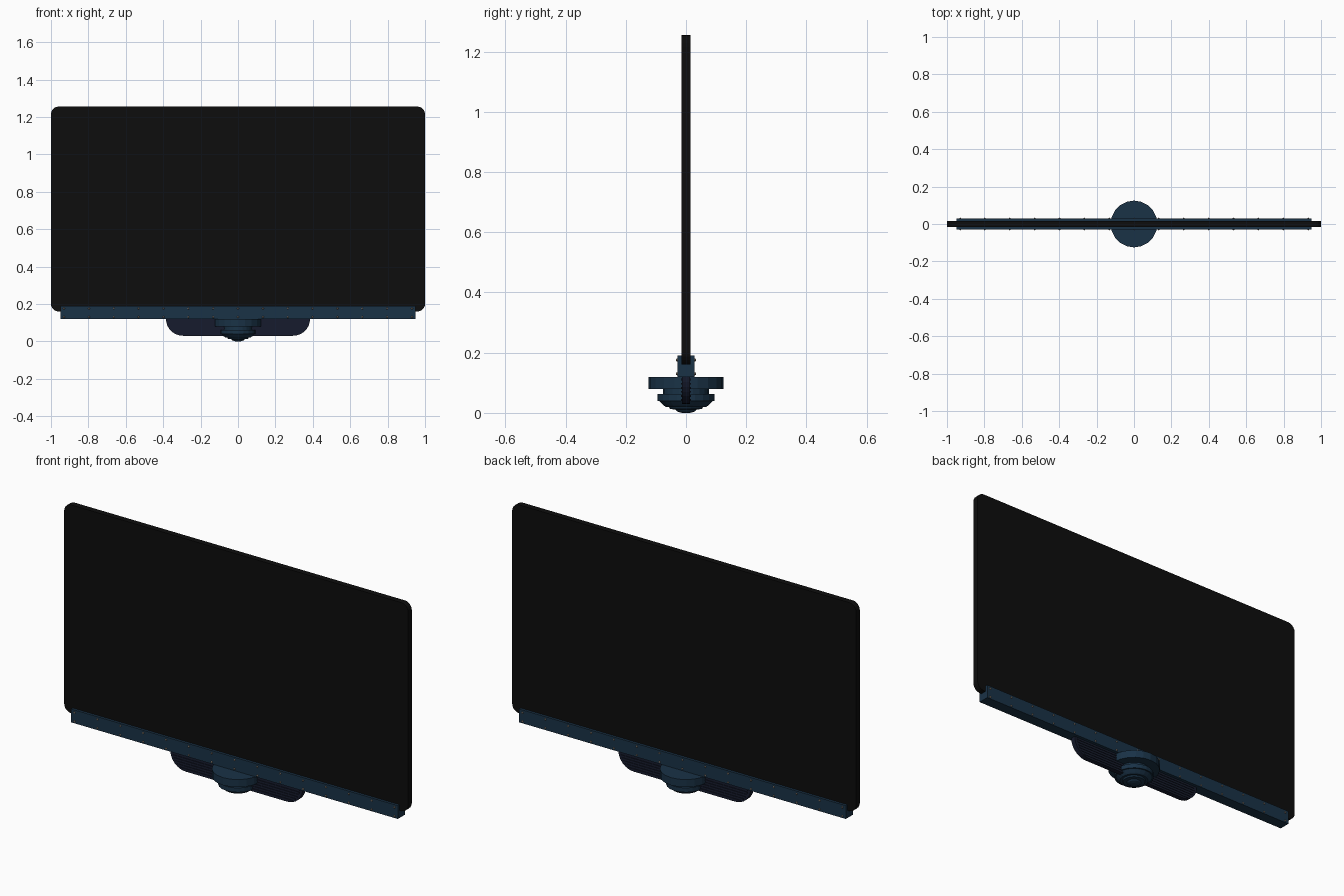
import bpy, bmesh, math

if "Cube" in bpy.data.objects:
    bpy.data.objects.remove(bpy.data.objects["Cube"])


def material(name, rgb):
    m = bpy.data.materials.new(name)
    m.diffuse_color = (*rgb, 1)
    m.use_nodes = True
    m.node_tree.nodes["Principled BSDF"].inputs["Base Color"].default_value = m.diffuse_color
    return m


BLACK = material("panel_black", (0.004, 0.004, 0.004))
BLUE = material("steel_blue", (0.010, 0.032, 0.062))
NAVY = material("dark_navy", (0.008, 0.011, 0.026))
TAN = material("rivet_tan", (0.25, 0.2, 0.16))


def finish(bm, name, mat):
    bmesh.ops.recalc_face_normals(bm, faces=bm.faces)
    me = bpy.data.meshes.new(name)
    bm.to_mesh(me)
    bm.free()
    ob = bpy.data.objects.new(name, me)
    bpy.context.collection.objects.link(ob)
    me.materials.append(mat)
    return ob


def arc(cx, cz, r, a0, a1, n):
    return [(cx + r * math.cos(math.radians(a0 + (a1 - a0) * i / n)),
             cz + r * math.sin(math.radians(a0 + (a1 - a0) * i / n)))
            for i in range(n + 1)]


def slab(name, outline, half, mat):
    """Extrude an XZ outline to y = +-half."""
    bm = bmesh.new()
    f = bm.faces.new([bm.verts.new((x, -half, z)) for x, z in outline])
    new = bmesh.ops.extrude_face_region(bm, geom=[f])["geom"]
    bmesh.ops.translate(bm, vec=(0, 2 * half, 0),
                        verts=[v for v in new if isinstance(v, bmesh.types.BMVert)])
    return finish(bm, name, mat)


def lathe(name, profile, n, mat):
    """Closed solid from (radius, z) rings."""
    bm = bmesh.new()
    rings = [[bm.verts.new((r * math.cos(2 * math.pi * i / n),
                            r * math.sin(2 * math.pi * i / n), z)) for i in range(n)]
             for r, z in profile]
    for a, b in zip(rings, rings[1:]):
        for i in range(n):
            j = (i + 1) % n
            bm.faces.new((a[i], a[j], b[j], b[i]))
    bm.faces.new(rings[0])
    bm.faces.new(rings[-1])
    return finish(bm, name, mat)


# Main panel with rounded corners
r, z0, z1 = 0.04, 0.16, 1.255
slab("panel", arc(1 - r, z1 - r, r, 0, 90, 5) + arc(-1 + r, z1 - r, r, 90, 180, 5)
     + arc(-1 + r, z0 + r, r, 180, 270, 5) + arc(1 - r, z0 + r, r, 270, 360, 5),
     0.0155, BLACK)

# Clamp rail: U-shaped channel holding the panel's lower edge
bm = bmesh.new()
section = [(-0.029, 0.12), (0.029, 0.12), (0.029, 0.19), (0.0155, 0.19),
           (0.0155, 0.16), (-0.0155, 0.16), (-0.0155, 0.19), (-0.029, 0.19)]
f = bm.faces.new([bm.verts.new((-0.95, y, z)) for y, z in section])
new = bmesh.ops.extrude_face_region(bm, geom=[f])["geom"]
bmesh.ops.translate(bm, vec=(1.9, 0, 0),
                    verts=[v for v in new if isinstance(v, bmesh.types.BMVert)])
finish(bm, "clamp_rail", BLUE)

# Rivets, two rows on both faces of the rail
bm = bmesh.new()
for side in (-1, 1):
    for z in (0.13, 0.176):
        for i in range(15):
            vs = bmesh.ops.create_uvsphere(bm, u_segments=8, v_segments=6, radius=0.005)["verts"]
            bmesh.ops.translate(bm, vec=(-0.93 + i * 0.1329, side * 0.029, z), verts=vs)
finish(bm, "rivets", TAN)

# Lower plate with rounded bottom corners
slab("lower_plate", [(0.385, 0.121), (-0.385, 0.121)]
     + arc(-0.295, 0.12, 0.09, 180, 270, 8) + arc(0.295, 0.12, 0.09, 270, 360, 8),
     0.013, NAVY)

# Horizontal ribs across both faces of the plate
bm = bmesh.new()
for i in range(6):
    z = 0.043 + i * 0.0135
    half = 0.28 + math.sqrt(0.09 ** 2 - (0.12 - z) ** 2)
    vs = bmesh.ops.create_cube(bm, size=1)["verts"]
    bmesh.ops.scale(bm, vec=(2 * half, 0.032, 0.006), verts=vs)
    bmesh.ops.translate(bm, vec=(0, 0, z), verts=vs)
finish(bm, "plate_ribs", NAVY)

# Round hub: top disc, neck, flange and stepped dome down to the ground
lathe("hub", [(0.125, 0.12), (0.125, 0.08), (0.076, 0.08), (0.076, 0.062),
              (0.095, 0.062), (0.095, 0.039), (0.088, 0.039), (0.075, 0.026),
              (0.068, 0.02), (0.057, 0.02), (0.053, 0.013), (0.035, 0.011),
              (0.03, 0.005), (0.014, 0.0)], 20, BLUE)
